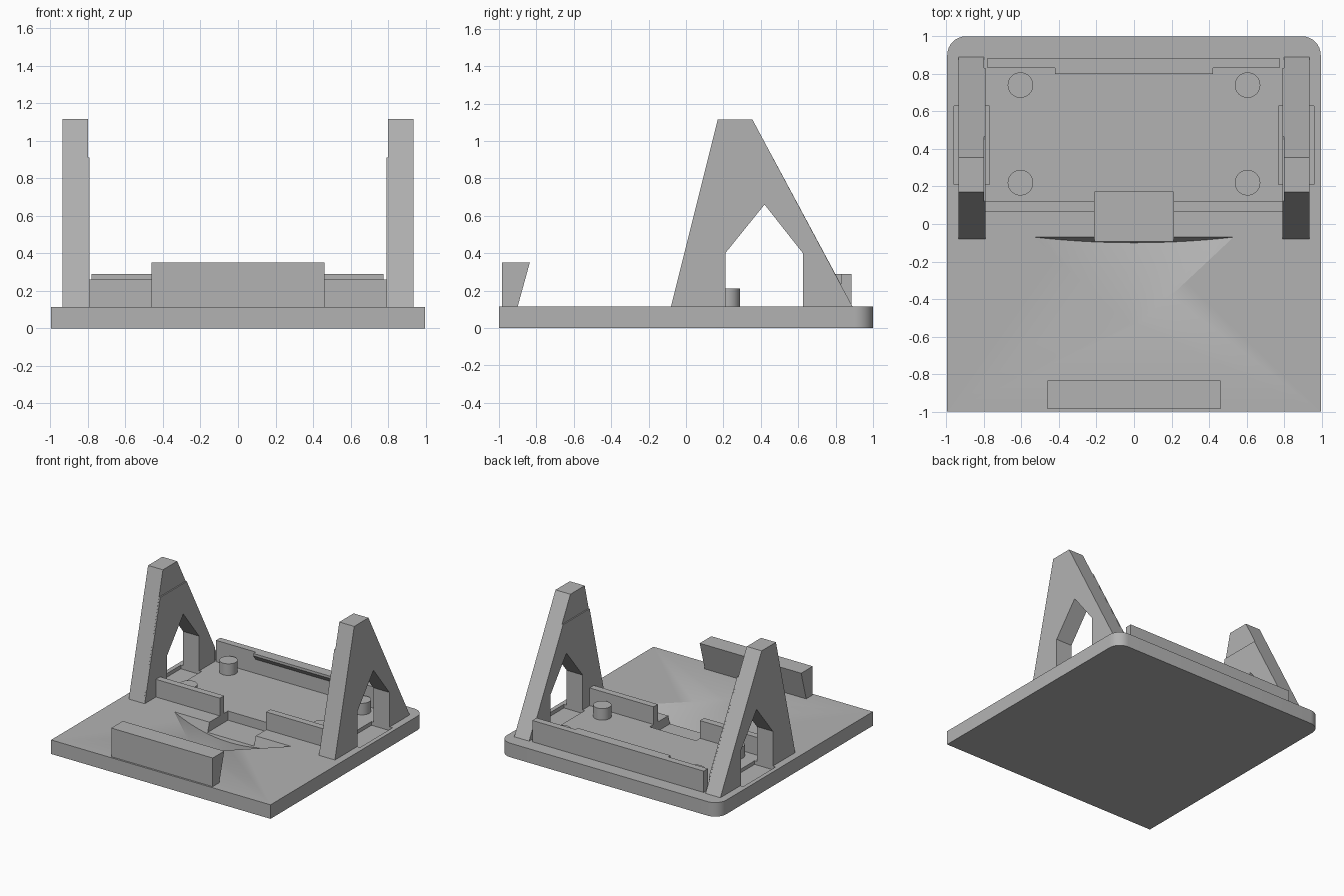
import bpy, bmesh, math
from mathutils import Vector

if "Cube" in bpy.data.objects:
    bpy.data.objects.remove(bpy.data.objects["Cube"])

grey = bpy.data.materials.new("plastic grey")
grey.diffuse_color = (0.45, 0.45, 0.45, 1)
grey.use_nodes = True
grey.node_tree.nodes["Principled BSDF"].inputs["Base Color"].default_value = grey.diffuse_color
TOP = 0.115  # upper surface of the base


def finish(name, bm):
    bmesh.ops.recalc_face_normals(bm, faces=bm.faces)
    me = bpy.data.meshes.new(name)
    bm.to_mesh(me)
    bm.free()
    me.materials.append(grey)
    ob = bpy.data.objects.new(name, me)
    bpy.context.collection.objects.link(ob)
    return ob


def prism(name, profile, direction):
    """Extrude a closed planar profile along a vector."""
    bm = bmesh.new()
    face = bm.faces.new([bm.verts.new(p) for p in profile])
    ext = bmesh.ops.extrude_face_region(bm, geom=[face])
    verts = [g for g in ext["geom"] if isinstance(g, bmesh.types.BMVert)]
    bmesh.ops.translate(bm, verts=verts, vec=Vector(direction))
    return finish(name, bm)


def side_prism(name, yz, x0, x1):
    return prism(name, [(x0, y, z) for y, z in yz], (x1 - x0, 0, 0))


def box(name, x0, x1, y0, y1, z0, z1):
    return side_prism(name, [(y0, z0), (y1, z0), (y1, z1), (y0, z1)], x0, x1)


def cut(target, cutter):
    m = target.modifiers.new("cut", 'BOOLEAN')
    m.operation, m.solver, m.object = 'DIFFERENCE', 'EXACT', cutter
    bpy.context.view_layer.objects.active = target
    bpy.ops.object.modifier_apply(modifier=m.name)
    bpy.data.objects.remove(cutter)


# Base plate with rounded rear corners
outline = [(-0.995, -1, 0), (0.995, -1, 0)]
for cx, start in ((0.895, 0), (-0.895, 90)):
    for i in range(9):
        a = math.radians(start + i * 90 / 8)
        outline.append((cx + 0.1 * math.cos(a), 0.9 + 0.1 * math.sin(a), 0))
base = prism("base", outline, (0, 0, TOP))

# Shallow conical hollow in front of the tray
R, low = 1.4545, 0.015
bm = bmesh.new()
bm.verts.new((0, -0.6, 0.13))
for i in range(25):
    x = -0.567 + 1.134 * i / 24
    z = low + R - math.sqrt(R * R - x * x)
    bm.verts.new((x, -0.07 - 0.3 * (TOP - z), z))
bmesh.ops.convex_hull(bm, input=bm.verts)
cut(base, finish("hollow_cutter", bm))

# Cable channel and pockets under the side frames
cut(base, box("channel_cutter", -0.21, 0.21, -0.12, 0.17, 0.04, 0.3))
for s in (-1, 1):
    cut(base, box("pocket_cutter", s * 0.77, s * 0.96, 0.21, 0.63, 0.085, 0.3))

# Front stop with a sloped rear face
side_prism("front_stop", [(-0.985, TOP), (-0.9, TOP), (-0.835, 0.35), (-0.985, 0.35)], -0.46, 0.46)

# Side frames: A shape with a pointed window
frame = [(-0.08, TOP), (0.17, 1.115), (0.355, 1.115), (0.89, TOP), (0.625, TOP),
         (0.625, 0.4), (0.42, 0.66), (0.21, 0.4), (0.21, TOP)]
# Thin inner facing stops lower than the frame
facing = [(-0.08, TOP), (0.12, 0.91), (0.465, 0.91), (0.83, 0.23), (0.83, TOP),
          (0.625, TOP), (0.625, 0.4), (0.42, 0.66), (0.21, 0.4), (0.21, TOP)]
for s, side in ((-1, "left"), (1, "right")):
    side_prism(side + "_frame", frame, s * 0.80, s * 0.935)
    side_prism(side + "_frame_facing", facing, s * 0.79, s * 0.80)
    # Front tray wall, split by the channel
    box(side + "_tray_wall", s * 0.21, s * 0.79, 0.065, 0.12, TOP, 0.26)
    # Mounting pegs
    for y, end in ((0.22, "front"), (0.74, "rear")):
        ring = [(s * 0.605 + 0.068 * math.cos(i * math.tau / 32),
                 y + 0.068 * math.sin(i * math.tau / 32), TOP) for i in range(32)]
        prism(f"{side}_{end}_peg", ring, (0, 0, 0.095))

# Rear wall with a wedge lip
box("rear_wall", -0.78, 0.775, 0.83, 0.885, TOP, 0.29)
side_prism("rear_lip", [(0.83, 0.23), (0.80, 0.27), (0.80, 0.29), (0.83, 0.29)], -0.42, 0.42)

# Smooth only the rounded surfaces
for ob in bpy.context.scene.objects:
    ob.select_set(ob.name == "base" or ob.name.endswith("peg"))
bpy.context.view_layer.objects.active = base
bpy.ops.object.shade_smooth_by_angle(angle=math.radians(30))
